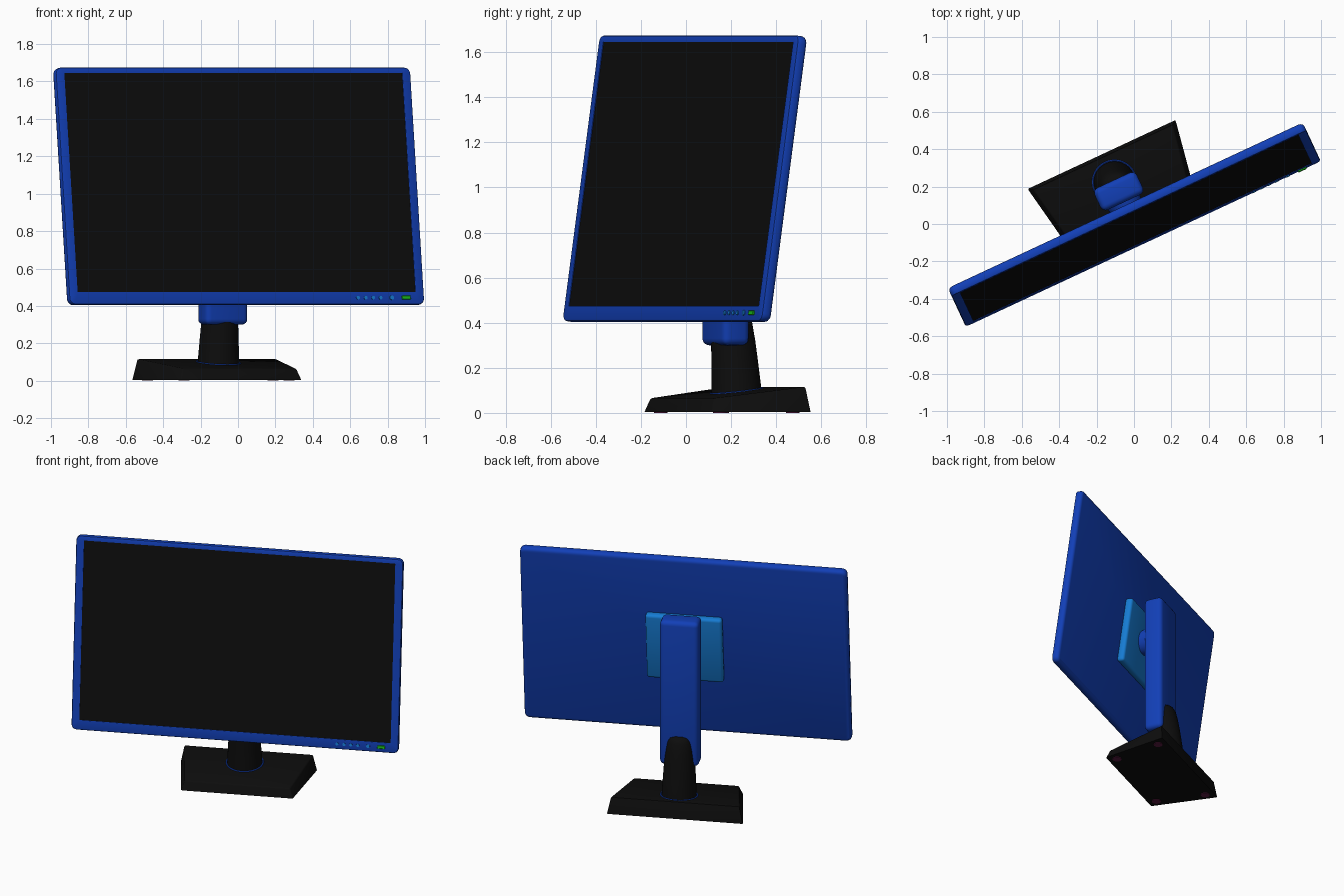
import bpy, bmesh
from math import radians, sin, cos, pi
from mathutils import Matrix, Vector

if "Cube" in bpy.data.objects:
    bpy.data.objects.remove(bpy.data.objects["Cube"])

TURN = Matrix.Rotation(radians(25), 4, 'Z')            # whole monitor is swivelled
TILT = TURN @ Matrix.Translation((0, -0.003, 1.038)) @ Matrix.Rotation(radians(-8.2), 4, 'X')


def material(name, rgb):
    m = bpy.data.materials.new(name)
    m.diffuse_color = (*rgb, 1)
    m.use_nodes = True
    m.node_tree.nodes["Principled BSDF"].inputs["Base Color"].default_value = m.diffuse_color
    return m


BLUE = material("blue", (0.006, 0.05, 0.47))
LIGHT = material("light_blue", (0.008, 0.2, 0.65))
BLACK = material("black", (0.004, 0.004, 0.004))
GREEN = material("green", (0.01, 0.5, 0.01))
PURPLE = material("foot", (0.1, 0.01, 0.05))


def finish(name, bm, mat, matrix=TURN):
    bmesh.ops.recalc_face_normals(bm, faces=bm.faces)
    me = bpy.data.meshes.new(name)
    bm.to_mesh(me)
    bm.free()
    me.materials.append(mat)
    ob = bpy.data.objects.new(name, me)
    bpy.context.collection.objects.link(ob)
    ob.matrix_world = matrix
    bpy.ops.object.select_all(action='DESELECT')
    ob.select_set(True)
    bpy.context.view_layer.objects.active = ob
    bpy.ops.object.shade_smooth_by_angle(angle=radians(35))
    return ob


def box(name, centre, size, mat, matrix=TURN, bevel=0.0, segments=3):
    bm = bmesh.new()
    bmesh.ops.create_cube(bm, size=1, matrix=Matrix.Translation(centre) @ Matrix.Diagonal((*size, 1)))
    if bevel:
        bmesh.ops.bevel(bm, geom=bm.edges[:], offset=bevel, segments=segments, profile=0.5, affect='EDGES')
    return finish(name, bm, mat, matrix)


def cylinder(name, centre, r1, r2, depth, mat, matrix=TURN, along_y=True, segments=32):
    bm = bmesh.new()
    m = Matrix.Translation(centre)
    if along_y:
        m = m @ Matrix.Rotation(pi / 2, 4, 'X')
    bmesh.ops.create_cone(bm, cap_ends=True, segments=segments, radius1=r1, radius2=r2, depth=depth, matrix=m)
    return finish(name, bm, mat, matrix)


def loft(bm, loops, cap_start=True, cap_end=True):
    rows = [[bm.verts.new(p) for p in loop] for loop in loops]
    n = len(rows[0])
    for a, b in zip(rows, rows[1:]):
        for i in range(n):
            j = (i + 1) % n
            bm.faces.new((a[i], a[j], b[j], b[i]))
    if cap_start:
        bm.faces.new(rows[0])
    if cap_end:
        bm.faces.new(rows[-1])


def rounded_rect(x0, x1, z0, z1, r, y, n=6):
    pts = []
    for k, (cx, cz) in enumerate(((x1 - r, z1 - r), (x0 + r, z1 - r), (x0 + r, z0 + r), (x1 - r, z0 + r))):
        for i in range(n):
            a = (k + i / (n - 1)) * pi / 2
            pts.append(Vector((cx + r * cos(a), y, cz + r * sin(a))))
    return pts


# Panel housing: rounded back, front bezel, recessed opening
W, H, T = 1.047, 0.64, 0.025
SX, SZ0, SZ1 = W - 0.05, -H + 0.066, H - 0.03
loops = []
for inset, y in ((0.02, T), (0.011, T - 0.003), (0.004, T - 0.009), (0, T - 0.019),
                 (0, -T + 0.008), (0.003, -T + 0.002), (0.008, -T)):
    loops.append(rounded_rect(-W + inset, W - inset, -H + inset, H - inset, 0.034 - inset, y))
for y in (-T, -T + 0.006):
    loops.append(rounded_rect(-SX, SX, SZ0, SZ1, 0.002, y))
bm = bmesh.new()
loft(bm, loops, cap_end=False)
finish("panel_housing", bm, BLUE, TILT)

# Screen
box("screen", (0, -T + 0.009, (SZ0 + SZ1) / 2), (2 * SX + 0.004, 0.012, SZ1 - SZ0 + 0.004), BLACK, TILT)

# Control buttons and power light
BZ = -H + 0.036
for i, x in enumerate((0.654, 0.699, 0.743, 0.787, 0.853)):
    r = 0.012 if i == 4 else 0.01
    cylinder(f"button_{i + 1}", (x, -T, BZ), r, r, 0.01, LIGHT, TILT, segments=16)
box("power_light", (0.938, -T, BZ), (0.05, 0.016, 0.02), GREEN, TILT, 0.002, 1)

# Mounting plate and pivot behind the panel
box("mounting_plate", (0, T + 0.022, 0), (0.49, 0.055, 0.47), LIGHT, TILT, 0.018)
cylinder("pivot", (0, 0.105, 1.04), 0.1, 0.08, 0.09, BLUE)

# Upright column
box("column", (0, 0.193, 0.8), (0.25, 0.13, 1.0), BLUE, bevel=0.03, segments=4)

# Neck: round at the base, narrowing into a tongue behind the column
bm = bmesh.new()
loft(bm, [[Vector((r * cos(a), v + r * sin(a), z)) for a in (2 * pi * i / 40 for i in range(40))]
          for z, r, v in ((0.06, 0.112, 0.248), (0.12, 0.11, 0.246), (0.22, 0.104, 0.239),
                          (0.32, 0.098, 0.231), (0.41, 0.09, 0.223), (0.47, 0.082, 0.217),
                          (0.495, 0.072, 0.212), (0.505, 0.055, 0.208))])
finish("neck", bm, BLACK)

# Wedge base: tapered in plan, rising to the back, slightly sloped sides
BACK, FRONT = 0.41, -0.04
bm = bmesh.new()
loft(bm, [[Vector(p) for p in ((-0.357, FRONT, 0.004), (0.357, FRONT, 0.004), (0.436, BACK, 0.004), (-0.436, BACK, 0.004))],
          [Vector(p) for p in ((-0.335, FRONT + 0.02, 0.065), (0.335, FRONT + 0.02, 0.065),
                               (0.412, BACK - 0.015, 0.116), (-0.412, BACK - 0.015, 0.116))]])
top_edges = [e for e in bm.edges if max(v.co.z for v in e.verts) > 0.05]
bmesh.ops.bevel(bm, geom=top_edges, offset=0.008, segments=2, profile=0.5, affect='EDGES')
finish("base", bm, BLACK)

# Thin trim ring lying on the sloped base
bm = bmesh.new()
R, r = 0.116, 0.005
rows = [[bm.verts.new(((R + r * cos(b)) * cos(a), (R + r * cos(b)) * sin(a), r * sin(b)))
         for b in (2 * pi * j / 8 for j in range(8))] for a in (2 * pi * i / 48 for i in range(48))]
for i in range(48):
    for j in range(8):
        p, q = rows[i], rows[(i + 1) % 48]
        bm.faces.new((p[j], q[j], q[(j + 1) % 8], p[(j + 1) % 8]))
finish("neck_ring", bm, BLUE, TURN @ Matrix.Translation((0, 0.248, 0.097)) @ Matrix.Rotation(0.12, 4, 'X'))

# Feet under the base
for side in (-1, 1):
    for v, x in ((0.02, 0.31), (0.35, 0.37)):
        cylinder(f"foot_{'l' if side < 0 else 'r'}_{'front' if v < 0.1 else 'back'}",
                 (side * x, v, 0.004), 0.03, 0.03, 0.008, PURPLE, along_y=False, segments=24)
